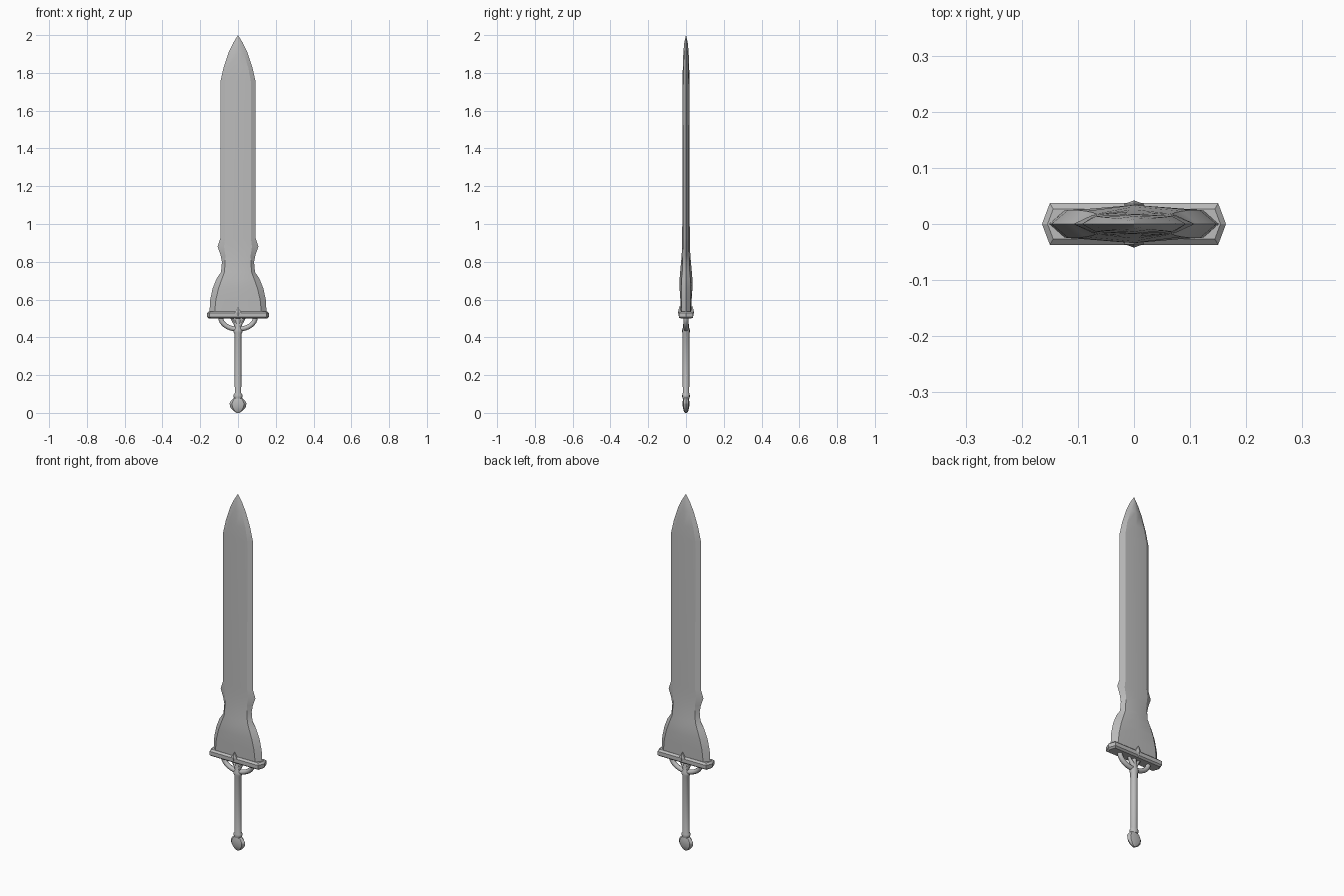
import bpy, bmesh
from math import sin, cos, pi, radians

if "Cube" in bpy.data.objects:
    bpy.data.objects.remove(bpy.data.objects["Cube"])

steel = bpy.data.materials.new("grey steel")
steel.use_nodes = True
GREY = (0.5, 0.5, 0.5, 1)
steel.diffuse_color = GREY
steel.node_tree.nodes["Principled BSDF"].inputs["Base Color"].default_value = GREY


def loft(name, rings, angle=30):
    """Skin a stack of equal-length rings and cap both ends."""
    bm = bmesh.new()
    loops = [[bm.verts.new(p) for p in ring] for ring in rings]
    n = len(loops[0])
    for a, b in zip(loops, loops[1:]):
        for i in range(n):
            j = (i + 1) % n
            bm.faces.new((a[i], a[j], b[j], b[i]))
    bm.faces.new(loops[0][::-1])
    bm.faces.new(loops[-1])
    bmesh.ops.remove_doubles(bm, verts=bm.verts, dist=0.0002)
    bmesh.ops.recalc_face_normals(bm, faces=bm.faces)
    mesh = bpy.data.meshes.new(name)
    bm.to_mesh(mesh)
    bm.free()
    mesh.materials.append(steel)
    obj = bpy.data.objects.new(name, mesh)
    bpy.context.collection.objects.link(obj)
    bpy.ops.object.select_all(action='DESELECT')
    obj.select_set(True)
    bpy.context.view_layer.objects.active = obj
    bpy.ops.object.shade_smooth_by_angle(angle=radians(angle))
    return obj


def oval(rx, ry, z, sides):
    return [(rx * cos(2 * pi * i / sides), ry * sin(2 * pi * i / sides), z)
            for i in range(sides)]


def blade_ring(z, edge, bevel, shoulder, ridge):
    return [(edge, 0, z), (bevel, shoulder, z), (0, ridge, z), (-bevel, shoulder, z),
            (-edge, 0, z), (-bevel, -shoulder, z), (0, -ridge, z), (bevel, -shoulder, z)]


# Blade: height, edge half-width, bevel half-width, shoulder and ridge depth
blade = [(0.52, .152, .125, .024, .027), (0.60, .147, .117, .025, .030),
         (0.66, .134, .103, .025, .034), (0.71, .114, .085, .023, .034),
         (0.745, .090, .072, .020, .031), (0.80, .085, .068, .018, .026),
         (0.835, .092, .067, .017, .023), (0.88, .108, .074, .016, .021),
         (0.925, .093, .068, .016, .020), (1.755, .093, .068, .014, .018),
         (1.83, .076, .054, .012, .017), (1.91, .049, .028, .010, .014),
         (1.96, .025, .012, .006, .009), (2.0, 0, 0, 0, 0)]
loft("blade", [blade_ring(*row) for row in blade], 20)


# Guard: bevelled six-sided bar with pointed ends
def guard_ring(z, inset):
    x, c, y = .164 - inset, .150 - inset * .6, .037 - inset
    return [(x, 0, z), (c, y, z), (-c, y, z), (-x, 0, z), (-c, -y, z), (c, -y, z)]


loft("guard", [guard_ring(*r) for r in
               ((.500, .010), (.508, 0), (.529, 0), (.538, .010))], 25)

# Diamond studs on the guard, front and back
for side, label in ((-1, "front"), (1, "back")):
    outline = [(.017, 0), (0, .030), (-.017, 0), (0, -.030)]
    rings = [[(x * s, side * y, .532 + z * s) for x, z in outline]
             for s, y in ((1, .028), (1, .036), (0, .042))]
    loft(label + "_stud", rings, 15)


# Hand arc below the guard
def arc_ring(t, radius=.013, sides=8):
    ring = []
    for i in range(sides):
        a = 2 * pi * i / sides
        r = radius * cos(a)
        ring.append(((.092 + r) * cos(t), radius * sin(a), .507 + (.064 + r) * sin(t)))
    return ring


loft("hand_arc", [arc_ring(pi + pi * i / 16) for i in range(17)], 50)

# Flared fork joining grip and guard
for side, label in ((1, "left"), (-1, "right")):
    path = [(.004, .450, .012), (.010, .470, .013), (.022, .485, .011), (.036, .508, .007)]
    loft(label + "_fork", [[(side * x + px, py, z) for px, py, _ in oval(r, r, 0, 8)]
                           for x, z, r in path], 50)

# Grip with collars at both ends
grip = [(.075, .018), (.085, .024), (.095, .024), (.105, .017), (.420, .019),
        (.428, .024), (.440, .024), (.452, .016), (.505, .012)]
loft("grip", [oval(r, min(r, .020), z, 12) for z, r in grip], 40)

# Pommel: flattened faceted knob
pommel = [(0, .006, .006), (.010, .024, .012), (.030, .041, .017), (.050, .045, .018),
          (.066, .036, .017), (.080, .020, .015)]
loft("pommel", [oval(x, y, z, 8) for z, x, y in pommel], 25)
